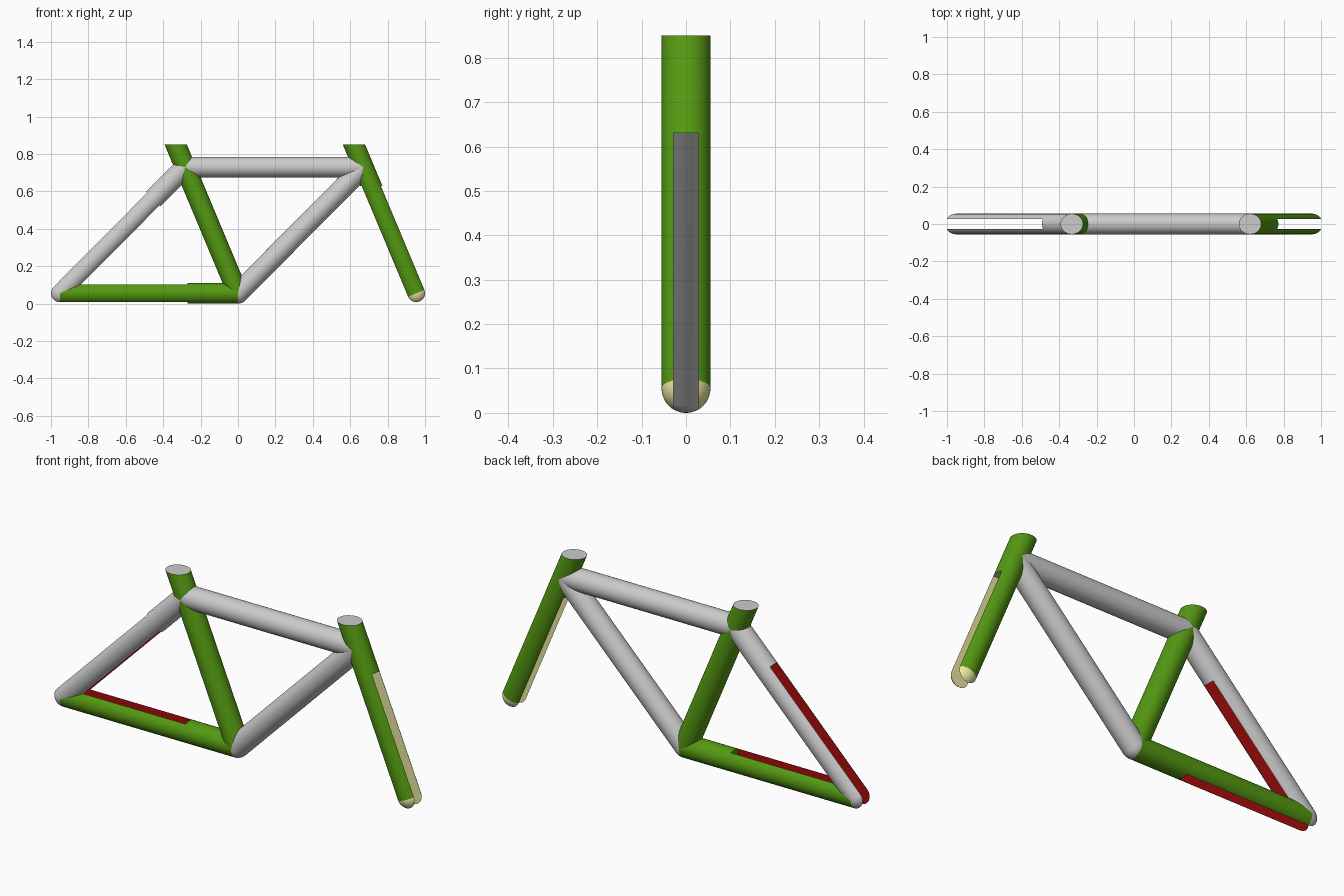
import bpy, bmesh, math
from mathutils import Vector

if "Cube" in bpy.data.objects:
    bpy.data.objects.remove(bpy.data.objects["Cube"])

R, SLOT, SEG = 0.055, 0.028, 48


def material(name, rgb):
    m = bpy.data.materials.new(name)
    m.diffuse_color = (*rgb, 1)
    m.use_nodes = True
    m.node_tree.nodes["Principled BSDF"].inputs["Base Color"].default_value = m.diffuse_color
    return m


GREEN = material("green", (0.09, 0.32, 0.006))
RED = material("red", (0.4, 0.004, 0.004))
YELLOW = material("yellow", (0.82, 0.8, 0.36))
GREY = None


def pt(x, z):
    return Vector((x, 0, z))


def tube(name, a, b, color, cut_color=GREY, tip_color=GREY, dome=False, cuts=(), mirror=False):
    """Round tube from a to b; optional domed start; cuts are (point, normal) planes."""
    bm = bmesh.new()
    length = (b - a).length
    # half profile, spun around the tube axis
    prof = [(0, 0)]
    if dome:
        n = 10
        prof = [(R * math.sin(i * math.pi / 2 / n), -R * math.cos(i * math.pi / 2 / n)) for i in range(n)]
    prof += [(R, 0), (R, length), (0, length)]
    vs = [bm.verts.new((x, 0, z)) for x, z in prof]
    es = [bm.edges.new(p) for p in zip(vs, vs[1:])]
    bmesh.ops.spin(bm, geom=vs + es, cent=(0, 0, 0), axis=(0, 0, 1), angle=2 * math.pi, steps=SEG)
    bmesh.ops.remove_doubles(bm, verts=bm.verts, dist=1e-5)
    for f in bm.faces:
        if f.calc_center_median().z < -1e-4:
            f.material_index = 2
    bmesh.ops.recalc_face_normals(bm, faces=bm.faces)
    # place along the axis
    rot = (b - a).to_track_quat('Z', 'Y').to_matrix()
    for v in bm.verts:
        v.co = rot @ v.co + a
    # planar cuts with filled faces
    for co, no in cuts:
        res = bmesh.ops.bisect_plane(bm, geom=bm.verts[:] + bm.edges[:] + bm.faces[:], dist=1e-6,
                                     plane_co=co, plane_no=no, clear_outer=True)
        edges = [e for e in res['geom_cut'] if isinstance(e, bmesh.types.BMEdge)]
        for f in bmesh.ops.holes_fill(bm, edges=edges, sides=0)['faces']:
            f.material_index = 1
    bmesh.ops.recalc_face_normals(bm, faces=bm.faces)
    me = bpy.data.meshes.new(name)
    for m in (color, cut_color, tip_color):
        me.materials.append(m)
    bm.to_mesh(me)
    bm.free()
    ob = bpy.data.objects.new(name, me)
    bpy.context.collection.objects.link(ob)
    if mirror:
        ob.modifiers.new("both_sides", 'MIRROR').use_axis = (False, True, False)
    ob.select_set(True)
    bpy.context.view_layer.objects.active = ob
    return ob


# frame nodes
TOP, CROWN, LUG, LOW = 0.85, 0.63, 0.73, R
bracket, dropout, fork_end = pt(0, LOW), pt(-0.953, LOW), pt(0.953, LOW)
lean = pt(-0.333, TOP - LOW)
up = lean * 1.1
k = (LUG - LOW) / (TOP - LOW)
seat_node, head_node = bracket + lean * k, fork_end + lean * k
chain_split = pt(-0.27, LOW)
stay_split = dropout + (seat_node - dropout).normalized() * 0.71

top_cut = (pt(0, TOP), (0, 0, 1))
slot_cut = (Vector((0, -SLOT, 0)), (0, 1, 0))

# main triangle
tube("seat_tube", bracket, bracket + up, GREEN, cuts=[top_cut])
tube("top_tube", seat_node, head_node, GREY)
tube("down_tube", bracket, head_node, GREY, dome=True)

# head tube and fork legs
tube("head_tube", fork_end, fork_end + up, GREEN, cuts=[top_cut, (pt(0, CROWN), (0, 0, -1))])
tube("fork_legs", fork_end, fork_end + up, GREEN, YELLOW, YELLOW, dome=True, mirror=True,
     cuts=[(pt(0, CROWN), (0, 0, 1)), slot_cut])

# rear stays: solid stem, then split pair
tube("chain_stay_stem", chain_split, bracket, GREEN)
tube("chain_stays", dropout, chain_split, GREEN, RED, cuts=[slot_cut], mirror=True)
tube("seat_stay_stem", stay_split, seat_node, GREY)
tube("seat_stays", dropout, stay_split, GREY, RED, dome=True, cuts=[slot_cut], mirror=True)

bpy.ops.object.shade_smooth_by_angle(angle=math.radians(35))
